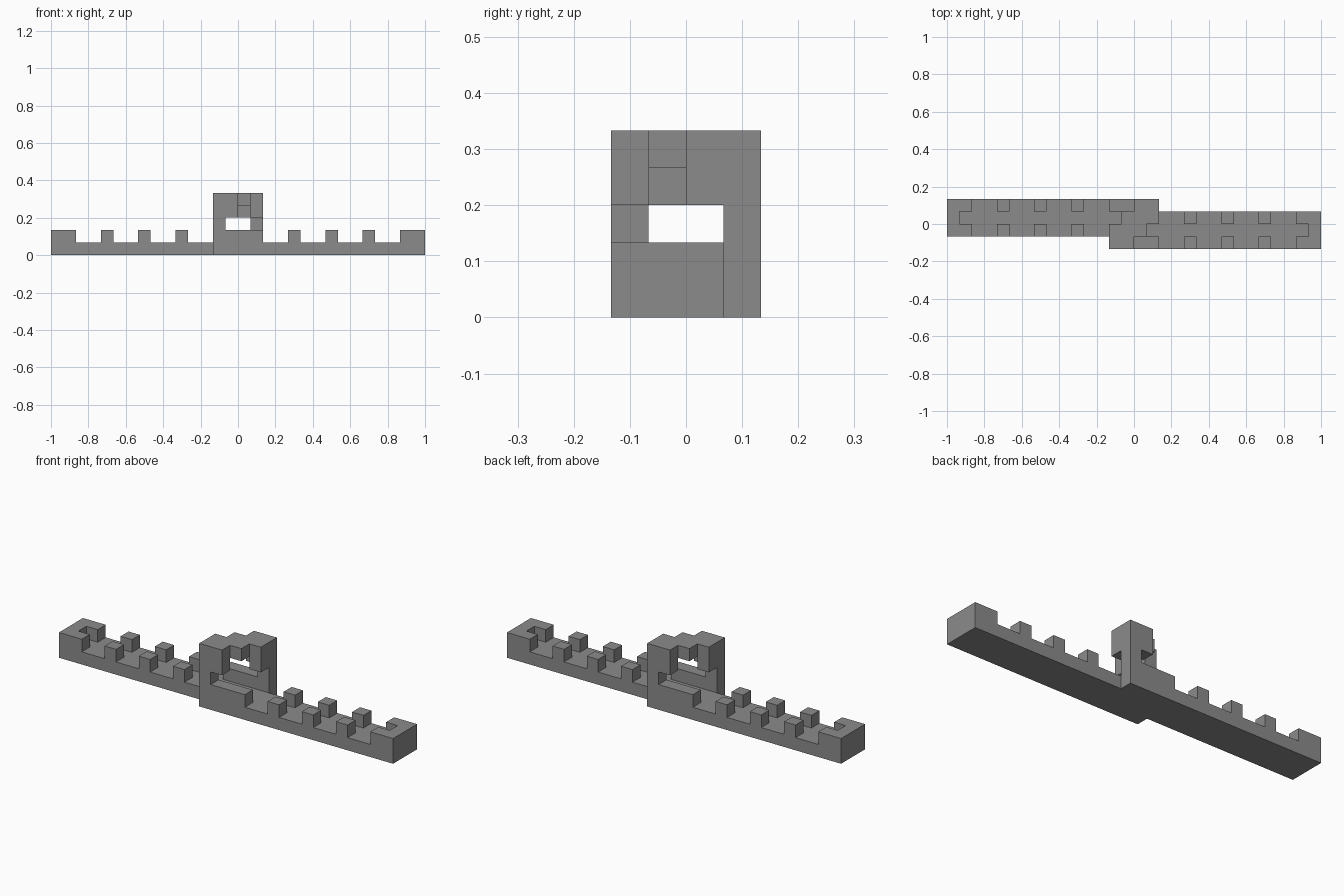
import bpy, bmesh

cube = bpy.data.objects.get("Cube")
if cube:
    bpy.data.objects.remove(cube, do_unlink=True)

U = 1 / 15  # one block

stone = bpy.data.materials.new("stone grey")
stone.use_nodes = True
colour = (0.26, 0.26, 0.26, 1)
stone.diffuse_color = colour
stone.node_tree.nodes["Principled BSDF"].inputs["Base Color"].default_value = colour


def prism(name, outline, bottom, top, turn=1):
    """Extrude an outline given in blocks; turn=-1 spins it half a turn about z."""
    bm = bmesh.new()
    face = bm.faces.new([bm.verts.new((x * U * turn, y * U * turn, bottom * U)) for x, y in outline])
    ext = bmesh.ops.extrude_face_region(bm, geom=[face])
    verts = [g for g in ext["geom"] if isinstance(g, bmesh.types.BMVert)]
    bmesh.ops.translate(bm, verts=verts, vec=(0, 0, (top - bottom) * U))
    bmesh.ops.recalc_face_normals(bm, faces=bm.faces)
    mesh = bpy.data.meshes.new(name)
    bm.to_mesh(mesh)
    bm.free()
    mesh.materials.append(stone)
    bpy.context.collection.objects.link(bpy.data.objects.new(name, mesh))


def rect(x0, x1, y0, y1):
    return [(x0, y0), (x1, y0), (x1, y1), (x0, y1)]


# Two offset walkways sharing one floor
prism("walkway_floor", [(-15, -1), (-2, -1), (-2, -2), (15, -2),
                        (15, 1), (2, 1), (2, 2), (-15, 2)], 0, 1)

# Each half repeats after a half turn
for side, turn in (("front", 1), ("back", -1)):
    # Battlements and the wall end
    for i, x in enumerate((4, 7, 10)):
        prism(f"{side}_outer_merlon_{i + 1}", rect(x, x + 1, -2, -1), 1, 2, turn)
        prism(f"{side}_inner_merlon_{i + 1}", rect(x, x + 1, 0, 1), 1, 2, turn)
    prism(f"{side}_end_parapet", [(13, -2), (15, -2), (15, 1), (13, 1),
                                  (13, 0), (14, 0), (14, -1), (13, -1)], 1, 2, turn)
    # Gate tower
    prism(f"{side}_tower_wall", rect(-2, 2, -2, -1), 1, 2, turn)
    prism(f"{side}_tower_pillar", rect(-2, -1, -2, -1), 2, 3, turn)
    prism(f"{side}_tower_corner", [(-2, -2), (0, -2), (0, -1), (-1, -1),
                                   (-1, 0), (-2, 0)], 3, 5, turn)

# Roof slab between the corners
prism("tower_roof", rect(-1, 1, -1, 1), 4, 5)
